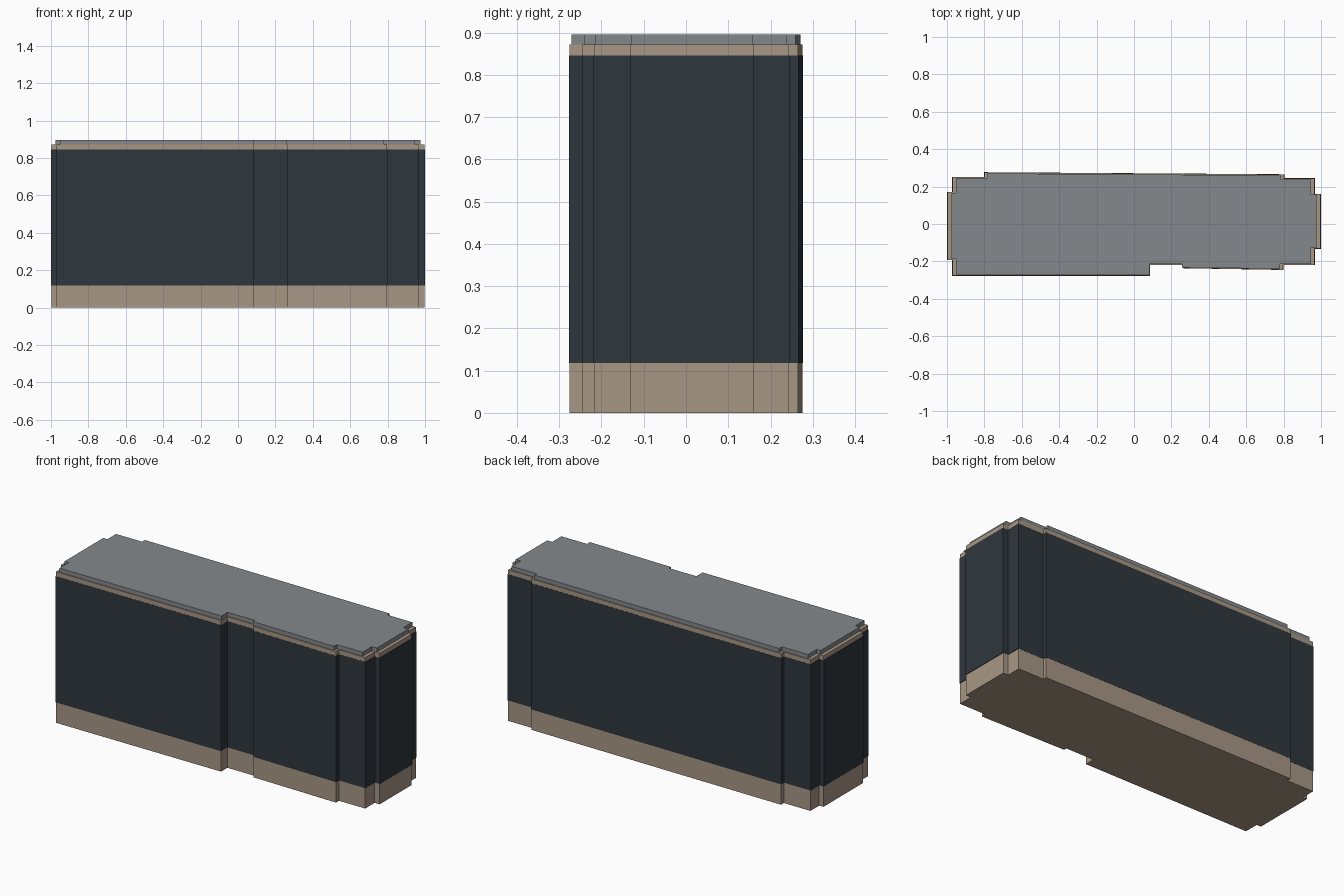
import bpy
import bmesh

if "Cube" in bpy.data.objects:
    bpy.data.objects.remove(bpy.data.objects["Cube"])

# Building footprint, counter-clockwise seen from above
FOOTPRINT = [
    (-0.997, -0.192), (-0.97, -0.192), (-0.97, -0.276), (0.085, -0.276),
    (0.085, -0.218), (0.263, -0.218), (0.263, -0.236), (0.797, -0.245),
    (0.797, -0.218), (0.965, -0.218), (0.965, -0.132), (0.997, -0.132),
    (0.997, 0.161), (0.965, 0.161), (0.965, 0.244), (0.802, 0.244),
    (0.802, 0.265), (-0.80, 0.276), (-0.80, 0.25), (-0.97, 0.25),
    (-0.97, 0.17), (-0.997, 0.17),
]


def material(name, rgb):
    mat = bpy.data.materials.new(name)
    mat.diffuse_color = (*rgb, 1.0)
    mat.use_nodes = True
    mat.node_tree.nodes["Principled BSDF"].inputs["Base Color"].default_value = mat.diffuse_color
    return mat


def slab(name, z0, z1, scale, mat):
    """Extrude the scaled footprint from z0 to z1."""
    bm = bmesh.new()
    base = bm.faces.new([bm.verts.new((x * scale, y * scale, z0)) for x, y in FOOTPRINT])
    ext = bmesh.ops.extrude_face_region(bm, geom=[base], use_keep_orig=True)
    top = [v for v in ext["geom"] if isinstance(v, bmesh.types.BMVert)]
    bmesh.ops.translate(bm, verts=top, vec=(0, 0, z1 - z0))
    bmesh.ops.recalc_face_normals(bm, faces=bm.faces)
    mesh = bpy.data.meshes.new(name)
    bm.to_mesh(mesh)
    bm.free()
    mesh.materials.append(mat)
    obj = bpy.data.objects.new(name, mesh)
    bpy.context.collection.objects.link(obj)
    return obj


stone = material("beige stone", (0.39, 0.31, 0.235))
glass = material("dark glass", (0.028, 0.038, 0.047))
roofing = material("grey roofing", (0.235, 0.25, 0.262))

# Stone plinth, slightly prouder glass storeys, stone cornice, inset roof
slab("stone_plinth", 0.0, 0.118, 1.0, stone)
slab("glass_storeys", 0.118, 0.846, 1.003, glass)
slab("stone_cornice", 0.846, 0.872, 1.0, stone)
slab("roof_slab", 0.872, 0.896, 0.98, roofing)
